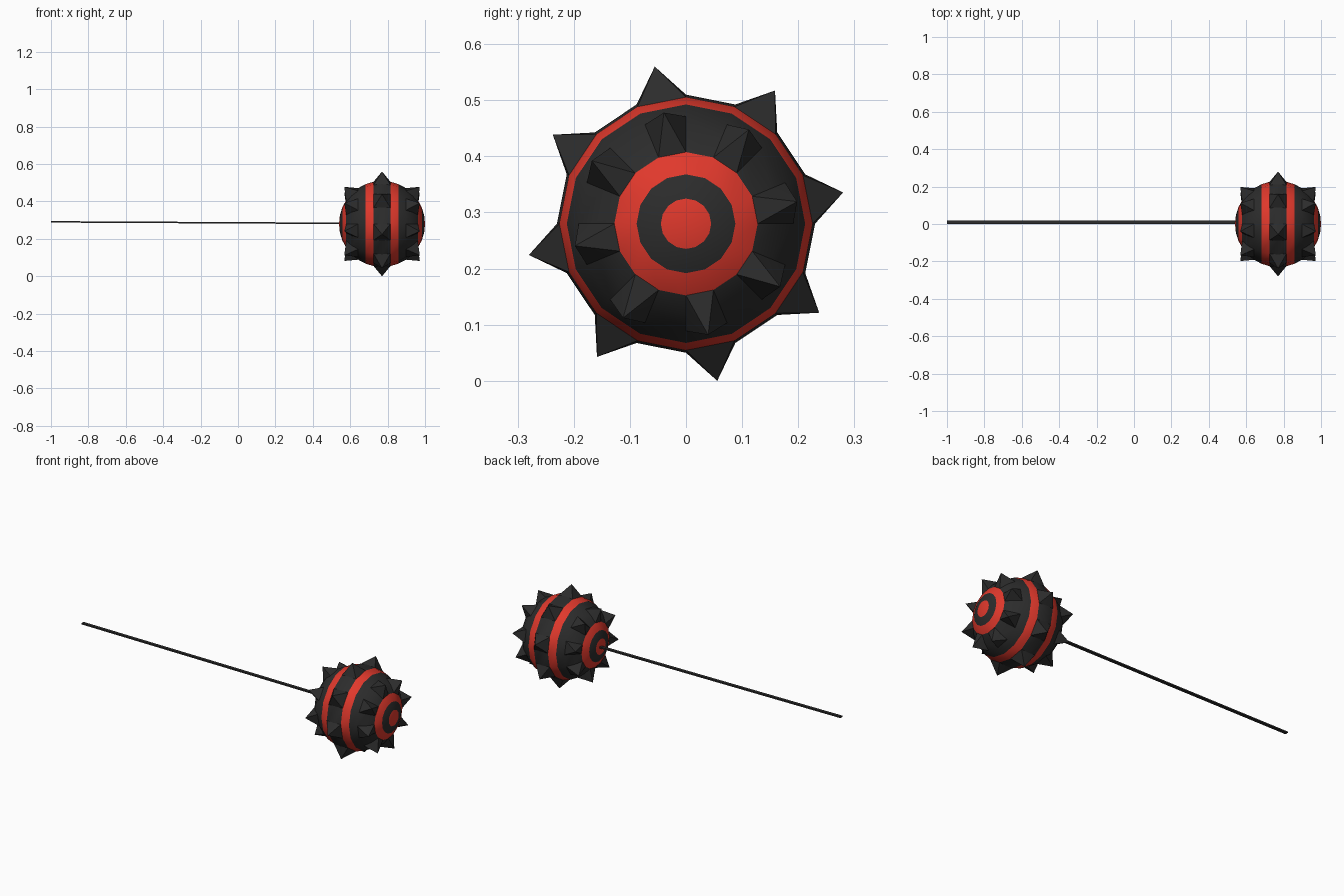
import bpy, bmesh, math
from mathutils import Vector

if "Cube" in bpy.data.objects:
    bpy.data.objects.remove(bpy.data.objects["Cube"])

CENTRE = Vector((0.77, 0, 0.28))
RADIUS, TIP = 0.23, 0.2855


def material(name, rgb):
    m = bpy.data.materials.new(name)
    m.diffuse_color = (*rgb, 1)
    m.use_nodes = True
    m.node_tree.nodes["Principled BSDF"].inputs["Base Color"].default_value = m.diffuse_color
    return m


black = material("black", (0.025, 0.025, 0.025))
red = material("red", (0.75, 0.04, 0.025))


def finish(bm, name, mats):
    me = bpy.data.meshes.new(name)
    bm.to_mesh(me)
    bm.free()
    for m in mats:
        me.materials.append(m)
    ob = bpy.data.objects.new(name, me)
    bpy.context.collection.objects.link(ob)
    return ob


# Banded ball with its poles along x: 16 sides, 16 rows
N = 16
STEP = math.pi / N
RED_ROWS = {0, 2, 6, 9, 13, 15}
SPIKE_ROWS = {3, 7, 11}          # each spike covers this row and the next


def point(row, col, r=RADIUS):
    lat, lon = row * STEP, col * 2 * STEP
    return Vector((r * math.cos(lat), r * math.sin(lat) * math.cos(lon),
                   r * math.sin(lat) * math.sin(lon)))


bm = bmesh.new()
poles = {0: bm.verts.new((RADIUS, 0, 0)), N: bm.verts.new((-RADIUS, 0, 0))}
grid = {(i, j): bm.verts.new(point(i, j)) for i in range(1, N) for j in range(N)}


def vert(i, j):
    return poles.get(i) or grid[i, j % N]


for i in range(N):
    for j in range(N):
        spiked = j % 2 == 0 and (i in SPIKE_ROWS or i - 1 in SPIKE_ROWS)
        if spiked:
            continue
        loop = [vert(i, j), vert(i + 1, j), vert(i + 1, j + 1), vert(i, j + 1)]
        f = bm.faces.new(list(dict.fromkeys(loop)))
        f.material_index = int(i in RED_ROWS)

# Spikes on every second column, fanned over two rows
for i in SPIKE_ROWS:
    for j in range(0, N, 2):
        tip = bm.verts.new(point(i + 1, j + 0.5, TIP))
        rim = [vert(i, j), vert(i + 1, j), vert(i + 2, j),
               vert(i + 2, j + 1), vert(i + 1, j + 1), vert(i, j + 1)]
        for a, b in zip(rim, rim[1:] + rim[:1]):
            bm.faces.new((a, b, tip))
bmesh.ops.recalc_face_normals(bm, faces=bm.faces)
ball = finish(bm, "spiked_ball", [black, red])
ball.location = CENTRE
bpy.context.view_layer.objects.active = ball
ball.select_set(True)
bpy.ops.object.shade_smooth_by_angle(angle=math.radians(30))

# Thin, slightly sloping rod
bm = bmesh.new()
bmesh.ops.create_cube(bm, size=1)
for v in bm.verts:
    far = v.co.x < 0
    v.co = Vector((-1.0 if far else 0.56,
                   0.009 + 0.018 * v.co.y,
                   (0.291 if far else 0.283) + 0.008 * v.co.z))
finish(bm, "rod", [black])
